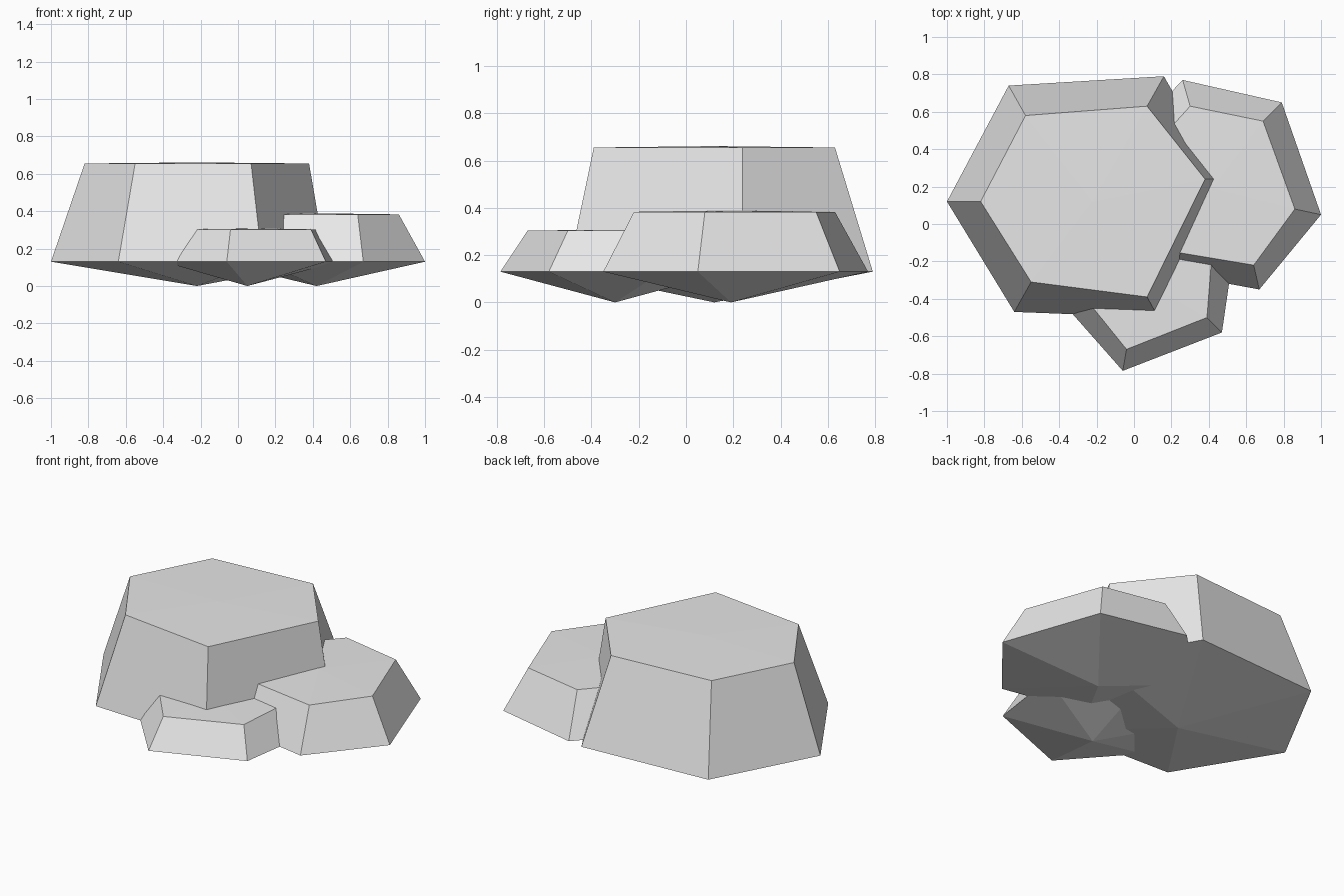
import bpy
import bmesh

cube = bpy.data.objects.get("Cube")
if cube:
    bpy.data.objects.remove(cube, do_unlink=True)

RIM_Z = 0.13

stone = bpy.data.materials.new("stone_grey")
stone.use_nodes = True
stone.diffuse_color = (0.8, 0.8, 0.8, 1)
stone.node_tree.nodes["Principled BSDF"].inputs["Base Color"].default_value = (0.8, 0.8, 0.8, 1)


def make_rock(name, centre, top_z, rim, top):
    """Six-sided boulder: pointed underside, sloped sides, barely domed top."""
    bm = bmesh.new()
    low = [bm.verts.new((x, y, RIM_Z)) for x, y in rim]
    high = [bm.verts.new((x, y, top_z)) for x, y in top]
    foot = bm.verts.new((*centre, 0))
    crown = bm.verts.new((*centre, top_z + 0.006))
    n = len(rim)
    for i in range(n):
        j = (i + 1) % n
        bm.faces.new((low[i], low[j], high[j], high[i]))
        bm.faces.new((high[i], high[j], crown))
        bm.faces.new((low[j], low[i], foot))
    bmesh.ops.recalc_face_normals(bm, faces=bm.faces)
    mesh = bpy.data.meshes.new(name)
    bm.to_mesh(mesh)
    bm.free()
    mesh.materials.append(stone)
    rock = bpy.data.objects.new(name, mesh)
    bpy.context.collection.objects.link(rock)
    return rock


# Tall main boulder
make_rock("large_rock", (-0.22, 0.12), 0.655,
          [(-1, 0.12), (-0.64, -0.47), (0.13, -0.5), (0.47, 0.24), (0.16, 0.79), (-0.67, 0.74)],
          [(-0.82, 0.12), (-0.55, -0.31), (0.07, -0.39), (0.38, 0.24), (0.07, 0.63), (-0.58, 0.58)])

# Medium boulder on the left flank
make_rock("medium_rock", (0.42, 0.19), 0.383,
          [(1, 0.05), (0.79, 0.65), (0.26, 0.77), (-0.12, 0.37), (0.13, -0.25), (0.67, -0.35)],
          [(0.86, 0.08), (0.69, 0.55), (0.3, 0.63), (0.02, 0.32), (0.19, -0.145), (0.64, -0.22)])

# Low boulder at the front
make_rock("small_rock", (0.05, -0.3), 0.303,
          [(-0.06, -0.785), (0.47, -0.58), (0.54, -0.1), (0.1, 0.18), (-0.36, -0.02), (-0.4, -0.4)],
          [(-0.04, -0.67), (0.39, -0.5), (0.42, -0.12), (0.08, 0.08), (-0.25, -0.04), (-0.27, -0.385)])
